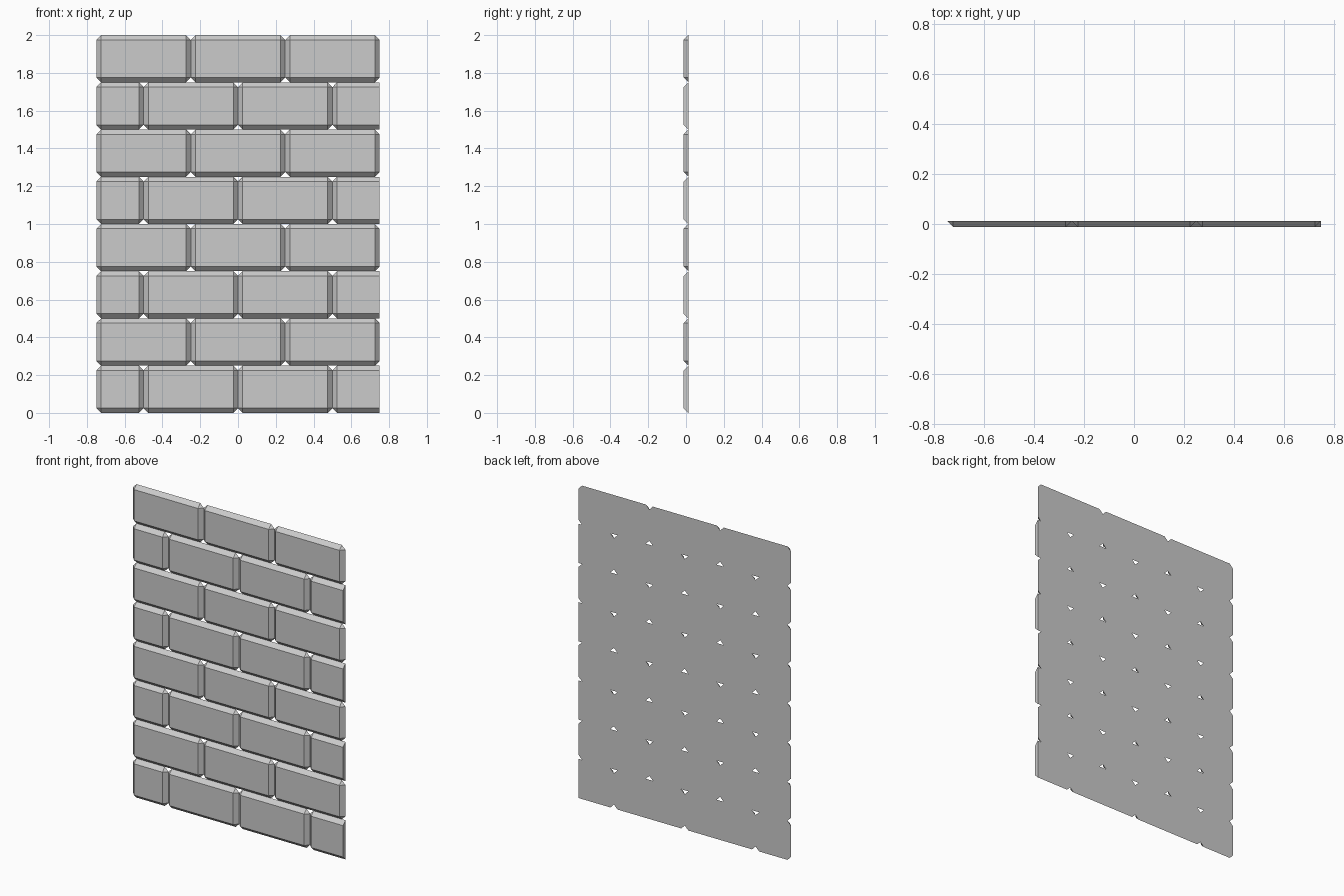
import bpy, bmesh, math

if "Cube" in bpy.data.objects:
    bpy.data.objects.remove(bpy.data.objects["Cube"])

ROWS, BRICK_W, BRICK_H = 8, 0.5, 0.25
HALF_W = 0.75      # half the wall width
B = 0.025          # chamfer size
Y_FRONT, Y_BACK = -0.0125, 0.0125


def make_brick(name, x0, x1, z0, z1, cut_right=False):
    """Chamfered brick facing -y; cut_right leaves a flat sawn end at x1."""
    c = 0.0 if cut_right else B
    points = []
    for z, dz in ((z0, B), (z1, -B)):
        # back outline with clipped corners
        points += [(x0, Y_BACK, z + dz), (x0 + B, Y_BACK, z), (x1 - c, Y_BACK, z)]
        if not cut_right:
            points.append((x1, Y_BACK, z + dz))
        # inset front face
        points += [(x0 + B, Y_FRONT, z + dz), (x1 - c, Y_FRONT, z + dz)]
    bm = bmesh.new()
    for p in points:
        bm.verts.new(p)
    bmesh.ops.convex_hull(bm, input=bm.verts[:])
    bmesh.ops.dissolve_limit(bm, angle_limit=math.radians(1),
                             verts=bm.verts[:], edges=bm.edges[:])
    bmesh.ops.recalc_face_normals(bm, faces=bm.faces[:])
    mesh = bpy.data.meshes.new(name)
    bm.to_mesh(mesh)
    bm.free()
    obj = bpy.data.objects.new(name, mesh)
    bpy.context.collection.objects.link(obj)
    return obj


# Running bond: even rows start and end with half bricks
for row in range(ROWS):
    z = row * BRICK_H
    offset_row = row % 2 == 0
    if offset_row:
        joints = [-HALF_W, -0.5, 0.0, 0.5, HALF_W]
    else:
        joints = [-HALF_W + i * BRICK_W for i in range(4)]
    for i, (x0, x1) in enumerate(zip(joints, joints[1:])):
        last = i == len(joints) - 2
        make_brick(f"brick_row{row + 1}_{i + 1}", x0, x1, z, z + BRICK_H,
                   cut_right=offset_row and last)
